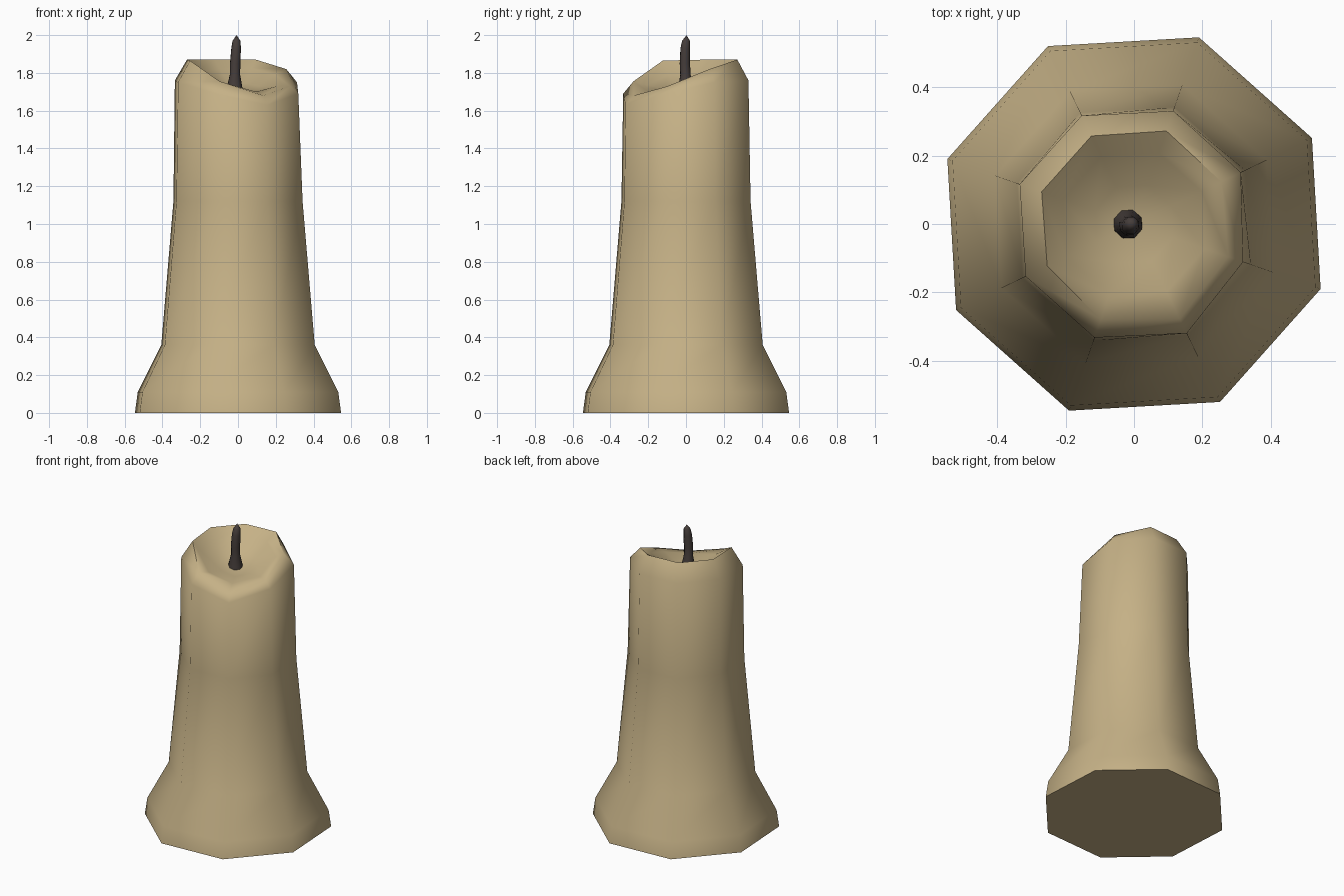
import bpy, bmesh, math

if "Cube" in bpy.data.objects:
    bpy.data.objects.remove(bpy.data.objects["Cube"])

SIDES = 8
TURN = math.radians(-19.2)


def material(name, rgb):
    m = bpy.data.materials.new(name)
    m.diffuse_color = (*rgb, 1)
    m.use_nodes = True
    m.node_tree.nodes["Principled BSDF"].inputs["Base Color"].default_value = m.diffuse_color
    return m


def ring(r, z, cx=0.0, cy=0.0):
    """Octagon of points; r and z may be one number or one per corner."""
    rs = r if isinstance(r, list) else [r] * SIDES
    zs = z if isinstance(z, list) else [z] * SIDES
    return [(cx + rs[i] * math.cos(TURN + i * math.tau / SIDES),
             cy + rs[i] * math.sin(TURN + i * math.tau / SIDES), zs[i]) for i in range(SIDES)]


def loft(name, rings, mat, tip=None):
    """Skin the rings, cap the bottom and close the top on a tip point."""
    bm = bmesh.new()
    loops = [[bm.verts.new(p) for p in r] for r in rings]
    bm.faces.new(loops[0][::-1])
    for a, b in zip(loops, loops[1:]):
        for i in range(SIDES):
            j = (i + 1) % SIDES
            bm.faces.new((a[i], a[j], b[j], b[i]))
    top = bm.verts.new(tip)
    for i in range(SIDES):
        bm.faces.new((loops[-1][i], loops[-1][(i + 1) % SIDES], top))
    mesh = bpy.data.meshes.new(name)
    bm.to_mesh(mesh)
    bm.free()
    mesh.materials.append(mat)
    ob = bpy.data.objects.new(name, mesh)
    bpy.context.collection.objects.link(ob)
    bpy.ops.object.select_all(action='DESELECT')
    ob.select_set(True)
    bpy.context.view_layer.objects.active = ob
    bpy.ops.object.shade_smooth_by_angle(angle=math.radians(65))
    return ob


wax = material("tan wax", (0.56, 0.44, 0.24))
char = material("charred wick", (0.06, 0.047, 0.043))

# Candle body: flared foot, tapering shaft, slanted rim and melted hollow.
# Corner order: right, back right, back, back left, left, front left, front, front right
shoulder_r = [.338, .347, .35, .352, .354, .352, .352, .355]
shoulder_z = [1.69, 1.75, 1.76, 1.76, 1.76, 1.75, 1.69, 1.63]
rim_r = [.292, .284, .288, .286, .286, .282, .295, .308]
rim_z = [1.73, 1.82, 1.87, 1.87, 1.87, 1.865, 1.755, 1.68]
dish_z = [1.73, 1.79, 1.825, 1.82, 1.81, 1.79, 1.735, 1.70]
pool_z = [1.71, 1.73, 1.745, 1.745, 1.74, 1.73, 1.715, 1.70]
loft("candle_body", [
    ring(.578, 0), ring(.562, .11), ring(.43, .36), ring(.362, 1.12),
    ring(shoulder_r, shoulder_z), ring(rim_r, rim_z),
    ring(.22, dish_z), ring(.12, pool_z)], wax, tip=(-.015, 0, 1.705))

# Wick: slightly bent, pinched above its base
loft("wick", [
    ring(.046, 1.69, -.018), ring(.043, 1.725, -.018), ring(.029, 1.79, -.016, -.003),
    ring(.029, 1.85, -.015, -.006), ring(.027, 1.93, -.01, -.004),
    ring(.022, 1.97, -.008)], char, tip=(-.008, .003, 2.0))
